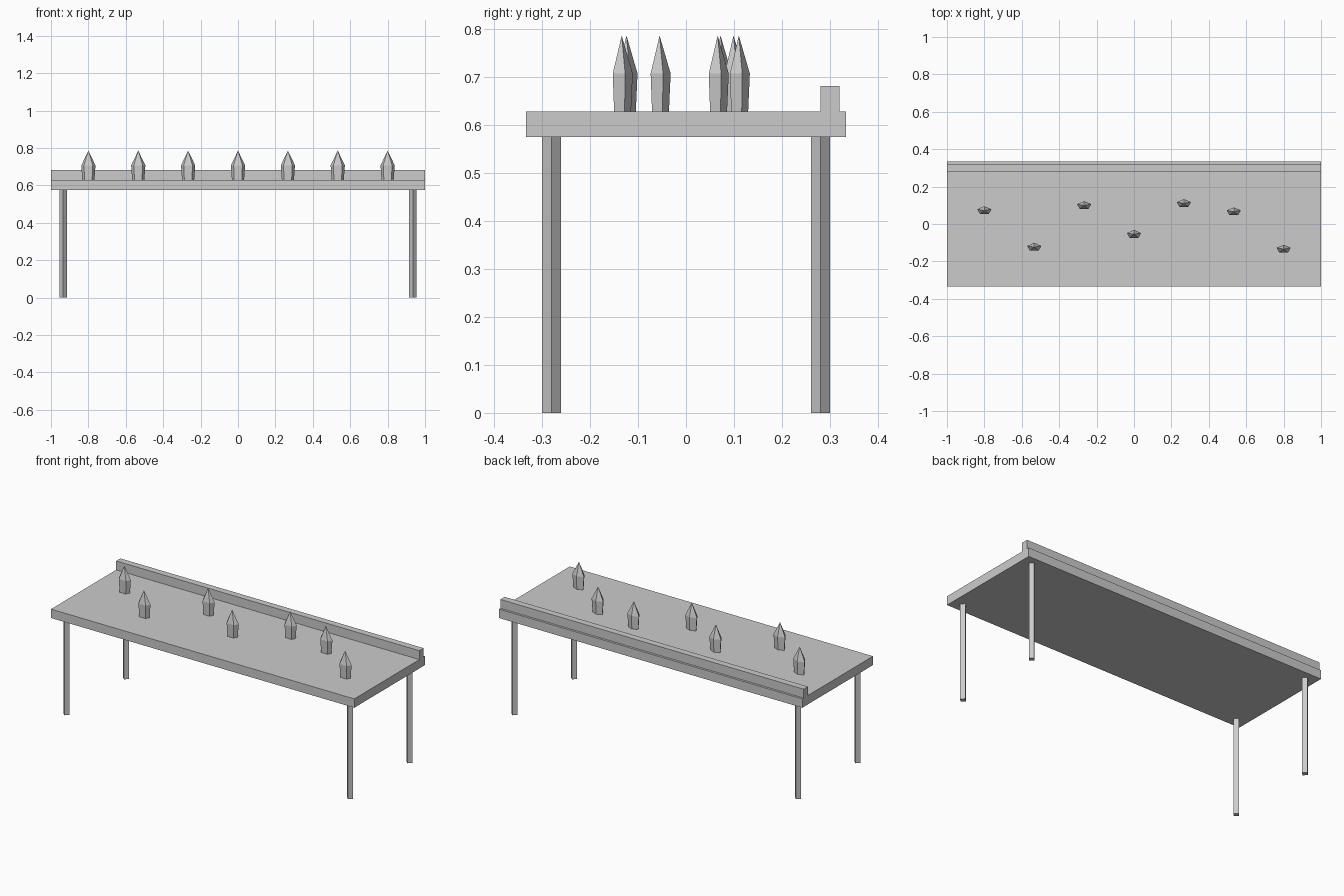
import bpy, bmesh, math

if "Cube" in bpy.data.objects:
    bpy.data.objects.remove(bpy.data.objects["Cube"])

grey = bpy.data.materials.new("plain grey")
grey.diffuse_color = (0.6, 0.6, 0.6, 1)
grey.use_nodes = True
grey.node_tree.nodes["Principled BSDF"].inputs["Base Color"].default_value = grey.diffuse_color

Z_UNDER, Z_TOP = 0.575, 0.628


def finish(name, bm, location=(0, 0, 0)):
    bmesh.ops.recalc_face_normals(bm, faces=bm.faces)
    mesh = bpy.data.meshes.new(name)
    bm.to_mesh(mesh)
    bm.free()
    mesh.materials.append(grey)
    obj = bpy.data.objects.new(name, mesh)
    obj.location = location
    bpy.context.collection.objects.link(obj)
    return obj


def box(name, low, high):
    bm = bmesh.new()
    bmesh.ops.create_cube(bm, size=1)
    for v in bm.verts:
        v.co = [(a + b) / 2 + c * (b - a) for a, b, c in zip(low, high, v.co)]
    return finish(name, bm)


def prism(name, sides, rings, location, start=0.0, apex=None):
    """Stack of polygon rings (rx, ry, z), closed by a cap or a point."""
    bm = bmesh.new()
    loops = []
    for rx, ry, z in rings:
        angles = [start + math.tau * i / sides for i in range(sides)]
        loops.append([bm.verts.new((rx * math.cos(a), ry * math.sin(a), z)) for a in angles])
    for lower, upper in zip(loops, loops[1:]):
        for i in range(sides):
            j = (i + 1) % sides
            bm.faces.new((lower[i], lower[j], upper[j], upper[i]))
    bm.faces.new(loops[0][::-1])
    if apex is None:
        bm.faces.new(loops[-1])
    else:
        tip = bm.verts.new((0, 0, apex))
        for i in range(sides):
            bm.faces.new((loops[-1][i], loops[-1][(i + 1) % sides], tip))
    return finish(name, bm, location)


# Table top and raised back rail
box("table_top", (-1, -0.333, Z_UNDER), (1, 0.333, Z_TOP))
box("back_rail", (-1, 0.28, Z_TOP), (1, 0.32, 0.681))

# Four slim diamond-section legs
for side, x in (("left", -0.935), ("right", 0.935)):
    for end, y in (("front", -0.28), ("back", 0.28)):
        prism(f"{end}_{side}_leg", 4, [(0.02, 0.02, 0), (0.02, 0.02, Z_UNDER)], (x, y, 0))

# Seven pointed five-sided pegs, staggered along the top
peg_y = (0.072, -0.124, 0.099, -0.055, 0.11, 0.066, -0.134)
for i, y in enumerate(peg_y):
    prism(f"peg_{i + 1}", 5, [(0.034, 0.0195, 0), (0.04, 0.023, 0.079)],
          (-0.8 + i * 1.6 / 6, y, Z_TOP), start=math.pi / 2, apex=0.158)
